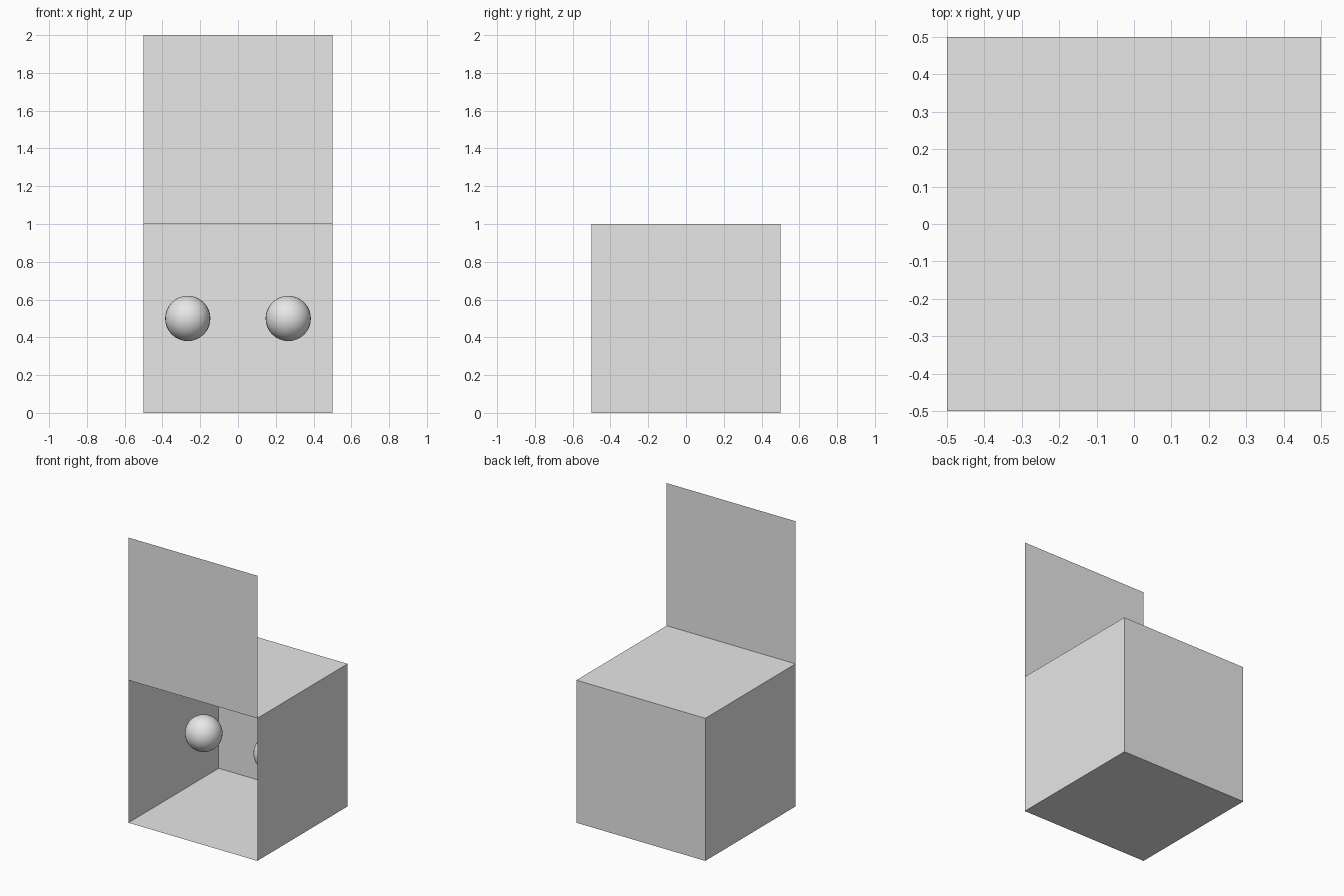
import bpy
import bmesh
from mathutils import Vector

if "Cube" in bpy.data.objects:
    bpy.data.objects.remove(bpy.data.objects["Cube"], do_unlink=True)

grey = bpy.data.materials.new("light_grey")
grey.use_nodes = True
grey.diffuse_color = (0.8, 0.8, 0.8, 1)
grey.node_tree.nodes["Principled BSDF"].inputs["Base Color"].default_value = (0.8, 0.8, 0.8, 1)


def add_object(name, bm, location, smooth=False):
    mesh = bpy.data.meshes.new(name)
    for face in bm.faces:
        face.smooth = smooth
    bm.to_mesh(mesh)
    bm.free()
    mesh.materials.append(grey)
    obj = bpy.data.objects.new(name, mesh)
    obj.location = location
    bpy.context.collection.objects.link(obj)
    return obj


# Thin-walled box, with its front panel swung up about the top front edge
bm = bmesh.new()
bmesh.ops.create_cube(bm, size=1)
bm.normal_update()
front = next(f for f in bm.faces if f.normal.y < -0.9)
top_edge = next(e for e in front.edges if all(v.co.z > 0 for v in e.verts))
bmesh.ops.delete(bm, geom=[front], context='FACES_ONLY')
raised = bmesh.ops.extrude_edge_only(bm, edges=[top_edge])["geom"]
bmesh.ops.translate(bm, vec=Vector((0, 0, 1)),
                    verts=[g for g in raised if isinstance(g, bmesh.types.BMVert)])
add_object("open_box_with_raised_flap", bm, (0, 0, 0.5))

# Pair of balls floating inside the box
for side, name in ((1, "left_ball"), (-1, "right_ball")):
    bm = bmesh.new()
    bmesh.ops.create_uvsphere(bm, u_segments=32, v_segments=16, radius=0.12)
    add_object(name, bm, (side * 0.266, 0, 0.5), smooth=True)
